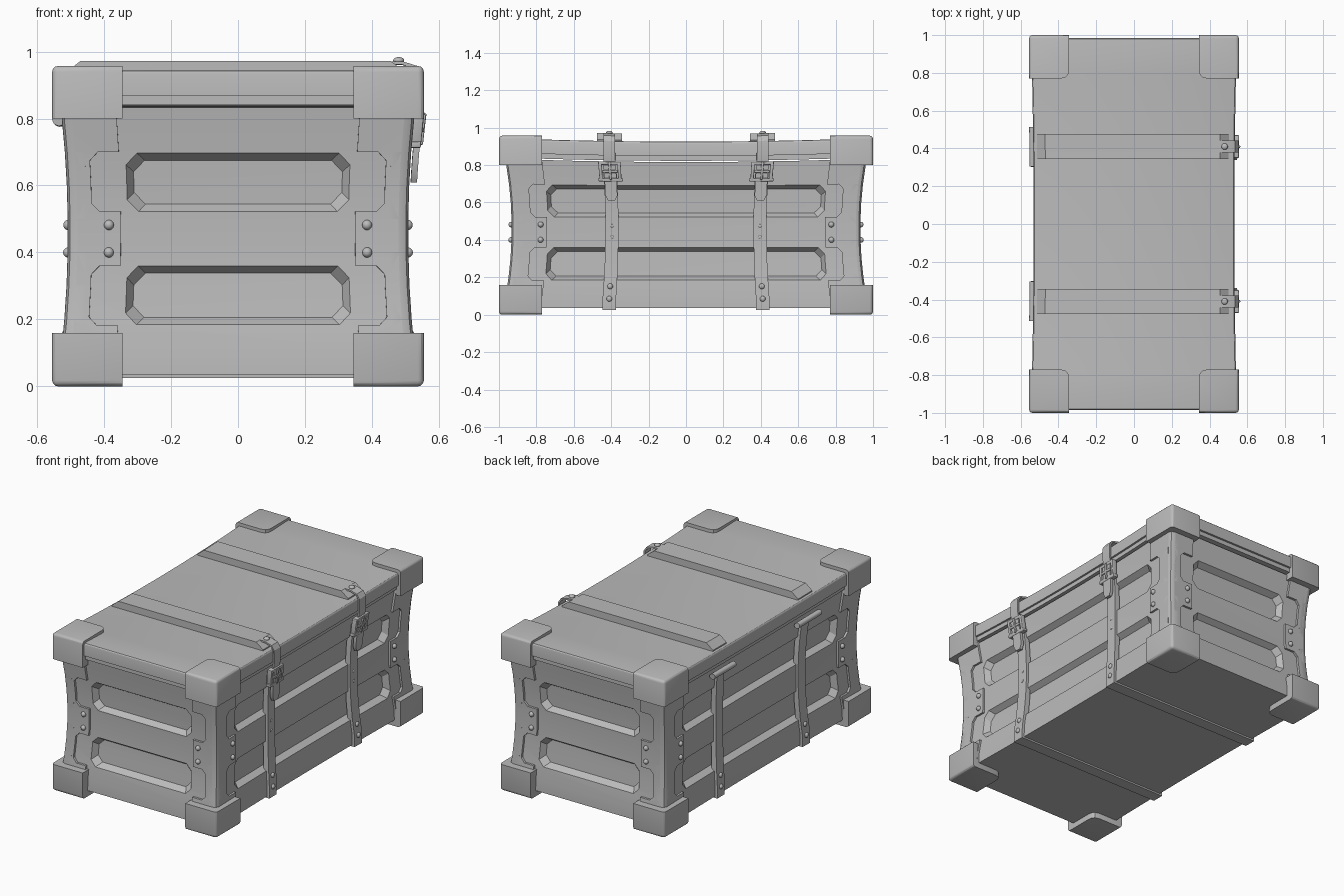
import bpy, bmesh, math
from mathutils import Vector

cube = bpy.data.objects.get("Cube")
if cube:
    bpy.data.objects.remove(cube)

grey = bpy.data.materials.new("plain_grey")
grey.use_nodes = True
COLOUR = (0.5, 0.5, 0.5, 1)
grey.diffuse_color = COLOUR
grey.node_tree.nodes["Principled BSDF"].inputs["Base Color"].default_value = COLOUR
made = []


def bend(co):
    """Pinch the waist of the chest and let the lid sag a little."""
    t = max(-1, min(1, (co.z - 0.46) / 0.37))
    waist = 1 - t * t
    along = 1 - min(1, co.y * co.y)
    lift = max(0, min(1, (co.z - 0.6) / 0.25))
    return Vector((co.x * (1 - 0.04 * waist - 0.025 * along),
                   co.y * (1 - 0.035 * waist),
                   co.z - 0.02 * along * lift))


def finish(name, bm, bent=True):
    bmesh.ops.recalc_face_normals(bm, faces=bm.faces)
    if bent:
        cuts = [((0, 0, 0.1 * i), (0, 0, 1)) for i in range(1, 9)]
        cuts += [((0, 0.2 * i, 0), (0, 1, 0)) for i in range(-4, 5)]
        for co, no in cuts:
            bmesh.ops.bisect_plane(bm, geom=bm.verts[:] + bm.edges[:] + bm.faces[:],
                                   plane_co=co, plane_no=no, dist=1e-5)
        for v in bm.verts:
            v.co = bend(v.co)
    mesh = bpy.data.meshes.new(name)
    bm.to_mesh(mesh)
    bm.free()
    mesh.materials.append(grey)
    ob = bpy.data.objects.new(name, mesh)
    bpy.context.collection.objects.link(ob)
    made.append(ob)
    return ob


def place(axis, p, h):
    """Turn a profile point and a height along the axis into a position."""
    return {"x": (h, *p), "y": (p[0], h, p[1]), "z": (*p, h)}[axis]


def loft(bm, axis, rings):
    loops = [[bm.verts.new(place(axis, p, h)) for p in pts] for pts, h in rings]
    n = len(loops[0])
    for a, b in zip(loops, loops[1:]):
        for i in range(n):
            bm.faces.new((a[i], a[(i + 1) % n], b[(i + 1) % n], b[i]))
    bm.faces.new(loops[0])
    bm.faces.new(loops[-1])


def prism(name, axis, pts, a, b, bevel=0, where=None, bent=True):
    bm = bmesh.new()
    loft(bm, axis, [(pts, a), (pts, b)])
    bmesh.ops.recalc_face_normals(bm, faces=bm.faces)
    if bevel:
        edges = [e for e in bm.edges if where is None or where(e)]
        bmesh.ops.bevel(bm, geom=edges, offset=bevel, segments=3, profile=0.5,
                        affect='EDGES')
    return finish(name, bm, bent)


def rect(x0, x1, y0, y1):
    return [(x0, y0), (x1, y0), (x1, y1), (x0, y1)]


def box(name, hx, hy, z0, z1, bevel=0, where=None):
    return prism(name, "z", rect(-hx, hx, -hy, hy), z0, z1, bevel, where)


def ribbon(name, path, thick, y, width, bevel=0):
    """A strip following an x-z path, thickened to the outside."""
    pts = [Vector(p) for p in path]
    outer = []
    for i, p in enumerate(pts):
        d = (pts[min(i + 1, len(pts) - 1)] - pts[max(i - 1, 0)]).normalized()
        outer.append(p + thick * Vector((-d.y, d.x)))
    prism(name, "y", [tuple(p) for p in pts + outer[::-1]],
          y - width / 2, y + width / 2, bevel)


def rivet(name, co, r=0.015, flat=(1, 1, 1)):
    bm = bmesh.new()
    bmesh.ops.create_uvsphere(bm, u_segments=14, v_segments=10, radius=r)
    for v in bm.verts:
        v.co = bend(Vector(co)) + Vector([a * b for a, b in zip(v.co, flat)])
    finish(name, bm, bent=False)


# Body with sloped octagonal recesses in every wall
def octagon(w, h, zc, c=0.035):
    return [(w, zc - h + c), (w, zc + h - c), (w - c, zc + h), (c - w, zc + h),
            (-w, zc + h - c), (-w, zc - h + c), (c - w, zc - h), (w - c, zc - h)]


BX, BY = 0.518, 0.952
body = bmesh.new()
loft(body, "z", [(rect(-BX, BX, -BY, BY), 0.035), (rect(-BX, BX, -BY, BY), 0.835)])
cutter = bmesh.new()
for axis, face, half in (("y", BY, 0.345), ("x", BX, 0.765)):
    for s in (-1, 1):
        for zc in (0.272, 0.61):
            loft(cutter, axis, [(octagon(half - o, 0.088 - o, zc), s * (face + d))
                                for o, d in ((-0.012, 0.02), (0.022, -0.035))])
tools = []
for name, bm in (("body", body), ("recess_cutter", cutter)):
    bmesh.ops.recalc_face_normals(bm, faces=bm.faces)
    mesh = bpy.data.meshes.new(name)
    bm.to_mesh(mesh)
    bm.free()
    tools.append(bpy.data.objects.new(name, mesh))
    bpy.context.collection.objects.link(tools[-1])
    tools[-1].hide_render = True
cut = tools[0].modifiers.new("recesses", 'BOOLEAN')
cut.operation, cut.solver, cut.object = 'DIFFERENCE', 'EXACT', tools[1]
dg = bpy.context.evaluated_depsgraph_get()
bm = bmesh.new()
bm.from_mesh(tools[0].evaluated_get(dg).to_mesh())
for ob in tools:
    bpy.data.objects.remove(ob)
finish("body", bm)

# Lid: thin lip and rounded slab
box("lid_lip", 0.533, 0.974, 0.842, 0.87)
box("lid", 0.545, 0.986, 0.868, 0.945, 0.012,
    lambda e: all(v.co.z > 0.9 for v in e.verts))


# Corner posts with notched flanges, and corner caps
def flange(s, edge, tab, notch):
    """Half outline of one flange, mirrored around the middle height."""
    c = 0.025
    up = [(tab, 0.522), (notch - c, 0.522), (notch, 0.522 + c), (notch, 0.7 - c),
          (notch - c, 0.7), (tab, 0.7), (tab, 0.836)]
    low = [(u, 0.882 - z) for u, z in reversed(up)]
    pts = [(edge, 0.046)] + low + up + [(edge, 0.836)]
    return [(s * u, z) for u, z in pts]


for sx in (-1, 1):
    for sy in (-1, 1):
        side = ("left" if sx > 0 else "right") + ("_front" if sy < 0 else "_back")
        prism(side + "_end_flange", "y", flange(sx, 0.50, 0.365, 0.455),
              sy * 0.9, sy * 0.966)
        prism(side + "_side_flange", "x", flange(sy, 0.94, 0.77, 0.86),
              sx * 0.49, sx * 0.531)
        post = [(0.47, 0.9), (0.531, 0.9), (0.531, 0.938), (0.523, 0.957),
                (0.503, 0.966), (0.47, 0.966)]
        prism(side + "_post", "z", [(sx * x, sy * y) for x, y in post], 0.05, 0.836)
        foot = [(0.345, 1), (0.555, 1), (0.555, 0.77), (0.385, 0.77),
                (0.36, 0.778), (0.348, 0.795), (0.345, 0.82)]
        foot = [(sx * x, sy * y) for x, y in foot]
        for label, z0, z1, rim in (("foot_cap", 0, 0.16, 0), ("lid_cap", 0.8, 0.957, 0.957)):
            def outside(e):
                mid = (e.verts[0].co + e.verts[1].co) / 2
                outer = abs(mid.x) > 0.55 or abs(mid.y) > 0.995
                level = all(abs(v.co.z - rim) < 0.01 for v in e.verts)
                corner = abs(mid.x) > 0.55 and abs(mid.y) > 0.995
                return corner or (outer and level)
            prism(side + "_" + label, "z", foot, z0, z1, 0.018, outside, False)
        for z in (0.4, 0.482):
            rivet(side + "_end_rivet", (sx * 0.402, sy * 0.968, z))
            rivet(side + "_side_rivet", (sx * 0.533, sy * 0.805, z))

# Boards, straps, hinges and buckles, once on each half of the length
for y in (-0.41, 0.41):
    half = "front" if y < 0 else "back"
    ends = [(-0.525, 0.93), (0.512, 0.93), (0.512, 0.952), (0.465, 0.987),
            (-0.48, 0.987), (-0.525, 0.952)]
    prism(half + "_lid_board", "y", ends, y - 0.067, y + 0.067)
    strap = rect(y - 0.036, y + 0.036, 0.025, 0.78)
    prism(half + "_left_strap", "x", strap, 0.5, 0.534)
    prism(half + "_right_strap", "x", strap, -0.5, -0.534)
    prism(half + "_bottom_strap", "y", rect(-0.534, 0.534, 0.025, 0.05),
          y - 0.036, y + 0.036)
    for sx in (-1, 1):
        for z in (0.085, 0.152):
            rivet(half + "_strap_rivet", (sx * 0.535, y, z), 0.015, (0.7, 1, 1))
    for z in (0.415, 0.475):
        rivet(half + "_strap_stud", (0.534, y, z), 0.009, (0.4, 1, 1))

    # Hinge barrel on the right side
    ring = [(-0.549 + 0.019 * math.cos(math.tau * i / 16),
             0.808 + 0.019 * math.sin(math.tau * i / 16)) for i in range(16)]
    prism(half + "_hinge_barrel", "y", ring, y - 0.105, y + 0.105)

    # Closing strap over the lid edge, hanging through the buckle
    ribbon(half + "_closing_strap", [(0.455, 0.977), (0.5, 0.977), (0.54, 0.965),
           (0.554, 0.945), (0.555, 0.87), (0.545, 0.81)], 0.01, y, 0.062)
    rivet(half + "_closing_stud", (0.49, y, 0.99), 0.017, (1, 1, 0.6))
    tip = [(y - 0.033, 0.82), (y - 0.033, 0.64), (y - 0.018, 0.61),
           (y + 0.018, 0.61), (y + 0.033, 0.64), (y + 0.033, 0.82)]
    prism(half + "_strap_tongue", "x", tip, 0.545, 0.565)

    # Buckle: frame, keeper and prong
    def bar(name, y0, y1, z0, z1, x0=0.535, x1=0.568):
        prism(half + name, "x", rect(y + y0, y + y1, z0, z1), x0, x1, 0.004)
    for s in (-1, 1):
        bar("_buckle_side", *sorted((s * 0.042, s * 0.06)), 0.725, 0.83)
    bar("_buckle_top", -0.06, 0.06, 0.815, 0.835)
    bar("_buckle_bottom", -0.066, 0.066, 0.72, 0.74)
    bar("_buckle_keeper", -0.042, 0.042, 0.77, 0.785, 0.55, 0.573)
    bar("_buckle_prong", -0.007, 0.007, 0.73, 0.83, 0.56, 0.575)

# Smooth shading with sharp edges kept
for ob in bpy.context.selected_objects:
    ob.select_set(False)
for ob in made:
    ob.select_set(True)
bpy.context.view_layer.objects.active = made[0]
bpy.ops.object.shade_smooth_by_angle(angle=math.radians(30))
